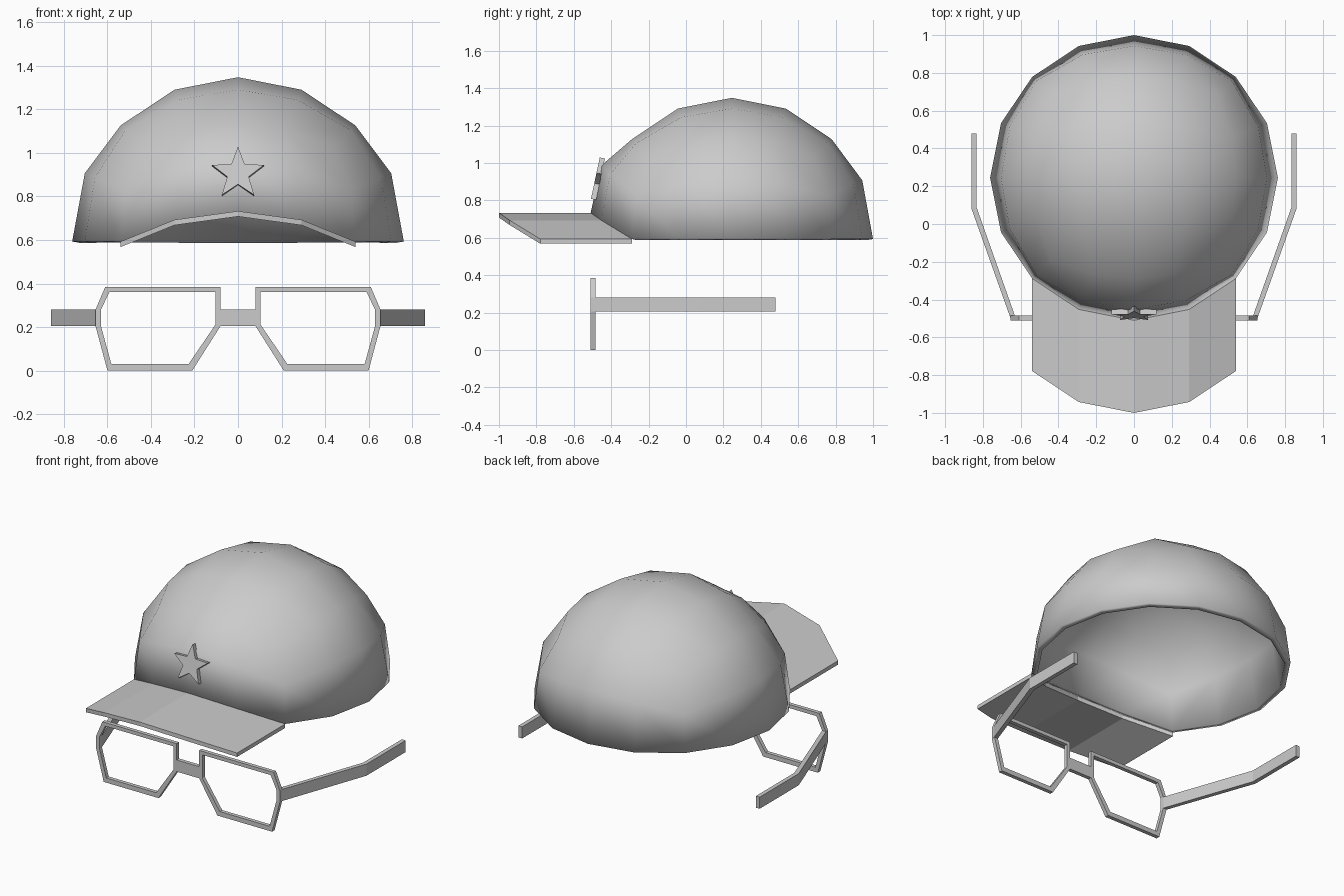
import bpy, bmesh, math
from mathutils import Vector

if "Cube" in bpy.data.objects:
    bpy.data.objects.remove(bpy.data.objects["Cube"])


def finish(name, bm):
    bmesh.ops.recalc_face_normals(bm, faces=bm.faces)
    mesh = bpy.data.meshes.new(name)
    bm.to_mesh(mesh)
    bm.free()
    ob = bpy.data.objects.new(name, mesh)
    bpy.context.collection.objects.link(ob)
    return ob


def slab(name, verts, faces, offset, mirror=False):
    """Thicken a sheet of faces along an offset vector."""
    bm = bmesh.new()
    vs = [bm.verts.new(v) for v in verts]
    for f in faces:
        bm.faces.new([vs[i] for i in f])
    ret = bmesh.ops.extrude_face_region(bm, geom=bm.faces[:], use_keep_orig=True)
    moved = [g for g in ret["geom"] if isinstance(g, bmesh.types.BMVert)]
    bmesh.ops.translate(bm, verts=moved, vec=Vector(offset))
    ob = finish(name, bm)
    if mirror:
        ob.modifiers.new("mirror", 'MIRROR').use_mirror_merge = False
    return ob


# Cap crown: upper half of a 4x4 quad sphere with the front edge raised
CY, CZ, RX, RY = 0.245, 0.593, 0.762, 0.755
LIFT = (0.14, 0.10)
bm = bmesh.new()
bmesh.ops.create_cube(bm, size=2)
bmesh.ops.subdivide_edges(bm, edges=bm.edges[:], cuts=3, use_grid_fill=True)
low = [v for v in bm.verts if v.co.z < -0.1]
bmesh.ops.delete(bm, geom=low, context='VERTS')
for v in bm.verts:
    p = Vector([math.tan(c * math.pi / 4) for c in v.co]).normalized()
    lift = 0
    if p.y < -0.8 and p.z < 0.5 and abs(p.x) < 0.5:
        lift = LIFT[0 if abs(p.x) < 0.1 else 1] * (1 if p.z < 0.1 else 0.75)
    if 0.2 < p.z < 0.5 and not lift:
        lift = 0.025
    v.co = (p.x * RX, CY + p.y * RY, CZ + p.z * RY + lift)
crown = finish("cap_crown", bm)
sol = crown.modifiers.new("thickness", 'SOLIDIFY')
sol.thickness = 0.035
sol.offset = -1
bpy.context.view_layer.objects.active = crown
crown.select_set(True)
bpy.ops.object.shade_smooth_by_angle(angle=math.radians(40))
crown.select_set(False)

# Brim: follows the raised front edge and sweeps forward
edge = []
for k in range(-2, 3):
    a = math.radians(22.5 * k)
    z = CZ + (*LIFT, 0)[abs(k)]
    edge.append((RX * math.sin(a), CY - RY * math.cos(a), z))
outer = [(x, y - 0.49, z) for x, y, z in edge]
slab("cap_brim", edge + outer, [(i, i + 1, i + 6, i + 5) for i in range(4)],
     (0, 0, -0.025))

# Star badge on the crown front
pts = []
for k in range(10):
    r = 0.125 if k % 2 == 0 else 0.052
    a = math.pi * k / 5
    pts.append((r * math.sin(a), 0, r * math.cos(a)))
star = slab("star_badge", pts, [range(10)], (0, 0.028, 0))
star.location = (0, -0.487, 0.907)
star.rotation_euler.x = -0.21

# Glasses: lens rim, bridge and temple arm
out = [(.08, .385), (.61, .385), (.655, .28), (.655, .205), (.6, 0), (.21, 0), (.08, .205)]
inn = [(.103, .362), (.59, .362), (.63, .28), (.63, .205), (.582, .03), (.227, .03), (.103, .212)]
rim = [(x, -0.51, z) for x, z in out + inn]
n = len(out)
slab("lens_rim", rim, [(i, (i + 1) % n, n + (i + 1) % n, n + i) for i in range(n)],
     (0, 0.025, 0), mirror=True)
slab("bridge", [(x, -0.51, z) for x, z in ((-.08, .205), (.08, .205), (.08, .28), (-.08, .28))],
     [range(4)], (0, 0.025, 0))
arm = [(.63, -.487), (.655, -.495), (.86, .08), (.86, .478), (.833, .478), (.833, .087)]
slab("temple_arm", [(x, y, .205) for x, y in arm], [(0, 1, 2, 5), (5, 2, 3, 4)],
     (0, 0, 0.075), mirror=True)
